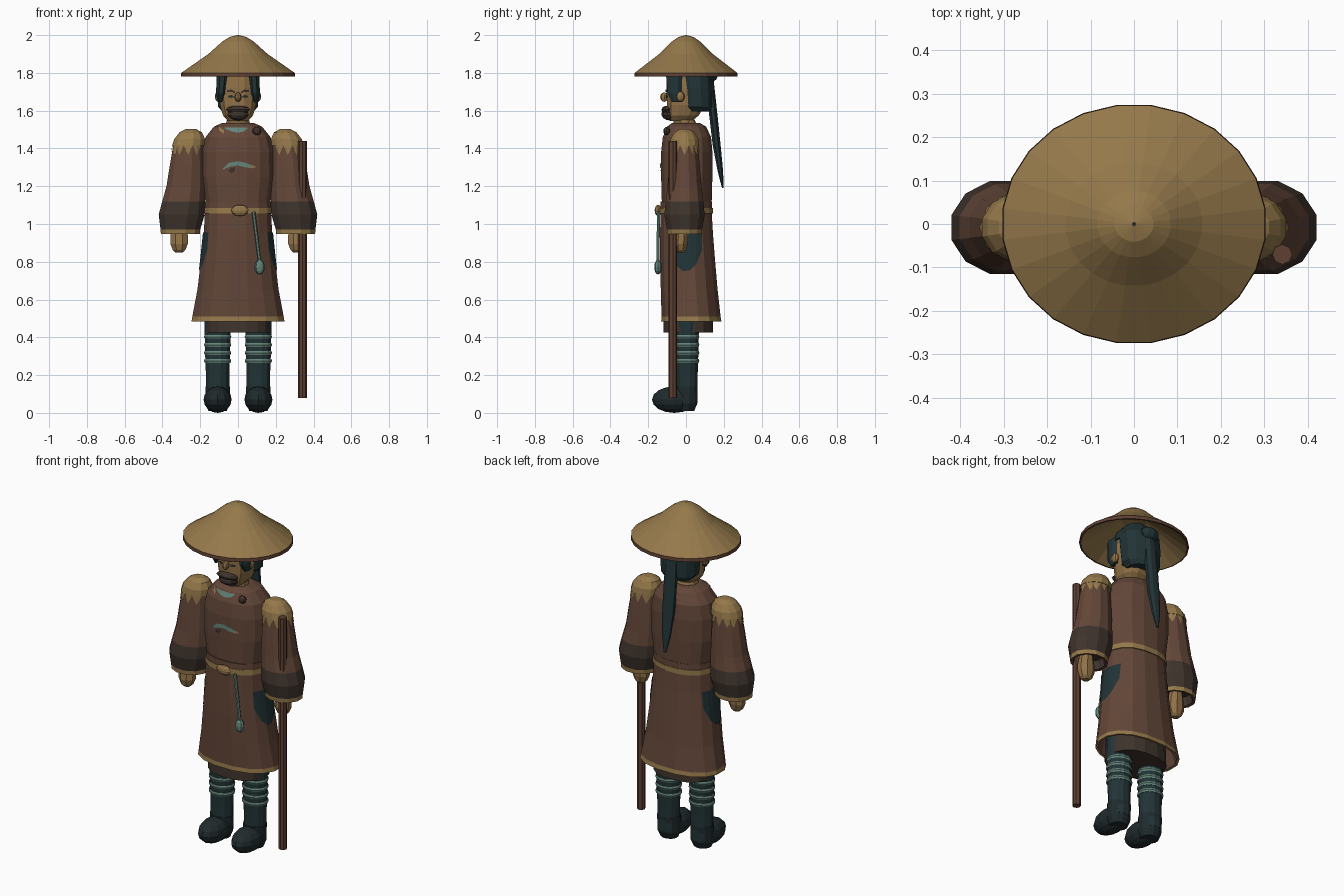
import bpy, bmesh
from math import sin, cos, pi
from mathutils import Vector, Matrix
from mathutils.bvhtree import BVHTree

old = bpy.data.objects.get("Cube")
if old:
    bpy.data.objects.remove(old)


def material(name, *rgb):
    m = bpy.data.materials.new(name)
    m.use_nodes = True
    m.diffuse_color = (*rgb, 1)
    m.node_tree.nodes["Principled BSDF"].inputs["Base Color"].default_value = (*rgb, 1)
    return m


STRAW = material("straw gold", .30, .19, .07)
SKIN = material("skin", .29, .17, .065)
ROBE = material("robe brown", .125, .062, .04)
DARK = material("dark brown", .05, .034, .026)
TEAL = material("dark teal", .016, .034, .037)
BOOT = material("boot black", .014, .023, .025)
JADE = material("pale jade", .13, .24, .20)
WOOD = material("staff wood", .11, .05, .032)


def finish(name, bm, *mats, recalc=True):
    if recalc:
        bmesh.ops.recalc_face_normals(bm, faces=bm.faces[:])
    me = bpy.data.meshes.new(name)
    bm.to_mesh(me)
    bm.free()
    for m in mats:
        me.materials.append(m)
    ob = bpy.data.objects.new(name, me)
    bpy.context.collection.objects.link(ob)
    return ob


def loft(name, rings, mats, n=12, rule=None, power=1.0, closed=False):
    """Stack elliptical rings (z, cx, cy, rx, ry); rule(z) picks the material."""
    bm = bmesh.new()

    def sq(v):
        return abs(v) ** power * (1 if v > 0 else -1)
    loops = [[bm.verts.new((cx + rx * sq(cos(a)), cy + ry * sq(sin(a)), z))
              for a in ((i + .5) * 2 * pi / n for i in range(n))]
             for z, cx, cy, rx, ry in rings]
    pairs = list(zip(loops, loops[1:]))
    if closed:
        pairs.append((loops[-1], loops[0]))
    for a, b in pairs:
        for i in range(n):
            j = (i + 1) % n
            bm.faces.new((a[i], a[j], b[j], b[i]))
    if not closed:
        bm.faces.new(loops[0])
        bm.faces.new(loops[-1])
    if rule:
        for f in bm.faces:
            f.material_index = rule(f.calc_center_median().z)
    return finish(name, bm, *mats)


def ball(name, loc, radii, mat, seg=10, rings=7):
    bm = bmesh.new()
    bmesh.ops.create_uvsphere(bm, u_segments=seg, v_segments=rings, radius=1,
                              matrix=Matrix.LocRotScale(Vector(loc), None, Vector(radii)))
    return finish(name, bm, mat)


def rod(name, a, b, r, mat, n=8):
    a, b = Vector(a), Vector(b)
    bm = bmesh.new()
    rot = (b - a).to_track_quat('Z', 'Y').to_matrix().to_4x4()
    bmesh.ops.create_cone(bm, cap_ends=True, segments=n, radius1=r, radius2=r,
                          depth=(b - a).length, matrix=Matrix.Translation((a + b) / 2) @ rot)
    return finish(name, bm, mat)


def plate(name, target, columns, side, mat, rows=4, gap=.005):
    """Thin inlay of (across, low z, high z) columns laid on a target, side = x or y vector."""
    src = bmesh.new()
    src.from_mesh(target.data)
    tree = BVHTree.FromBMesh(src)
    side = Vector(side)
    across = Vector((abs(side.y), abs(side.x), 0))
    bm = bmesh.new()
    grid = []
    for u, lo, hi in columns:
        col = []
        for k in range(rows + 1):
            p = across * u + Vector((0, 0, lo + (hi - lo) * k / rows))
            hit = tree.ray_cast(p + side * 2, -side)[0]
            col.append(bm.verts.new((hit or p) + side * gap))
        grid.append(col)
    for a, b in zip(grid, grid[1:]):
        for k in range(rows):
            bm.faces.new((a[k], b[k], b[k + 1], a[k + 1]))
    src.free()
    bmesh.ops.remove_doubles(bm, verts=bm.verts[:], dist=.0004)
    bm.normal_update()
    if sum((f.normal * f.calc_area() for f in bm.faces), Vector()).dot(side) < 0:
        bmesh.ops.reverse_faces(bm, faces=bm.faces[:])
    return finish(name, bm, mat, recalc=False)


# Hat: hollow cone with a dark rim
hat = [(2.0, .004), (1.99, .045), (1.965, .085), (1.90, .158), (1.80, .303), (1.78, .305),
       (1.78, .296), (1.88, .15), (1.93, .07), (1.94, .004)]
loft("hat", [(z, 0, 0, r, r * .905) for z, r in hat], (STRAW, WOOD), 24,
     lambda z: int(z < 1.795), closed=True)

# Head, neck and hair
head = loft("head", [(1.545, 0, -.025, .055, .06), (1.575, 0, -.015, .082, .085),
                     (1.63, 0, 0, .098, .103), (1.72, 0, 0, .104, .106),
                     (1.82, 0, 0, .1, .1)], (SKIN,), 12, power=.8)
loft("neck", [(1.49, 0, -.01, .062, .055), (1.57, 0, -.01, .055, .05)], (SKIN,), 10)
loft("collar", [(1.505, 0, -.008, .075, .068), (1.55, 0, -.008, .062, .056)], (STRAW,), 10)
loft("hair_back", [(1.595, 0, .06, .085, .07), (1.62, 0, .055, .108, .085),
                   (1.72, 0, .05, .114, .092), (1.80, 0, .04, .112, .095),
                   (1.87, 0, .02, .07, .065)], (TEAL,), 12, power=.85)
loft("hair_top", [(1.785, 0, 0, .112, .112), (1.83, 0, 0, .105, .105),
                  (1.88, 0, 0, .06, .06)], (TEAL,), 12)
ball("hair_bun", (0, .125, 1.79), (.06, .045, .04), TEAL)
tail = [(1.80, .125, .03), (1.73, .13, .036), (1.6, .142, .04), (1.42, .162, .038),
        (1.28, .182, .026), (1.19, .195, .008)]
loft("ponytail", [(z, 0, y, r, r * .6) for z, y, r in tail], (TEAL,), 8)

# Face
ball("nose", (0, -.115, 1.672), (.018, .022, .025), SKIN, 8, 6)
ball("beard", (0, -.085, 1.582), (.06, .045, .034), DARK, 10, 7)
ball("moustache", (0, -.1, 1.606), (.068, .03, .02), DARK, 10, 6)
for s, tag in ((1, "left"), (-1, "right")):
    ball(f"{tag}_ear", (s * .106, -.03, 1.675), (.016, .024, .028), SKIN, 8, 6)
    loft(f"{tag}_hair_lock", [(1.645, s * .096, -.045, .012, .03), (1.69, s * .09, -.06, .028, .042),
                              (1.80, s * .082, -.06, .034, .05)], (TEAL,), 8)
    plate(f"{tag}_eyebrow", head, [(s * .016, 1.692, 1.702), (s * .035, 1.7, 1.712),
                                   (s * .058, 1.7, 1.708)], (0, -1, 0), DARK, 1)
    plate(f"{tag}_eye", head, [(s * .022, 1.672, 1.676), (s * .036, 1.667, 1.684),
                               (s * .054, 1.672, 1.678)], (0, -1, 0), TEAL, 1)

# Robe body and flared skirt
robe = loft("robe_top", [(1.535, 0, 0, .085, .075), (1.515, 0, .003, .13, .105),
                         (1.46, 0, .005, .175, .13), (1.38, 0, .004, .193, .138),
                         (1.25, 0, .004, .194, .138), (1.11, 0, .004, .174, .134),
                         (1.05, 0, .002, .176, .136)], (ROBE,), 16, power=.85)
skirt = loft("robe_skirt", [(1.07, 0, 0, .178, .138), (.95, 0, .003, .184, .142),
                            (.80, 0, .009, .2, .148), (.65, 0, .017, .219, .153),
                            (.51, 0, .027, .246, .159), (.485, 0, .028, .25, .162),
                            (.487, 0, .028, .235, .148), (.62, 0, .018, .2, .135)],
             (ROBE, STRAW), 16, lambda z: int(.48 < z < .51), power=.88)
loft("under_skirt", [(.425, 0, .012, .172, .134), (.64, 0, .012, .165, .13)], (DARK,), 16, power=.85)

# Belt, buckle and hanging pendant
loft("belt", [(1.055, 0, .002, .183, .143), (1.085, 0, .002, .182, .142)], (STRAW,), 16, power=.86)
loft("belt_sash", [(1.08, 0, .002, .179, .139), (1.118, 0, .002, .178, .138)], (ROBE,), 16, power=.86)
ball("buckle", (.01, -.148, 1.072), (.046, .018, .03), STRAW, 8, 6)
rod("pendant_cord", (.082, -.146, 1.065), (.115, -.148, .80), .009, JADE, 6)
ball("pendant_bead", (.115, -.148, .772), (.027, .02, .04), JADE, 8, 6)

# Chest ornaments
plate("chest_emblem", robe, [(-.08, 1.288, 1.294), (-.045, 1.303, 1.325), (0, 1.31, 1.332),
                             (.04, 1.3, 1.324), (.07, 1.296, 1.312)], (0, -1, 0), JADE, 2)
plate("emblem_tip", robe, [(.07, 1.294, 1.314), (.095, 1.3, 1.304)], (0, -1, 0), STRAW, 1)
plate("emblem_knot", robe, [(-.05, 1.28, 1.284), (-.035, 1.266, 1.3), (-.015, 1.285, 1.3)],
      (0, -1, 0), DARK, 1)
plate("neck_crescent", robe, [(-.07, 1.505, 1.512), (-.035, 1.49, 1.512), (0, 1.483, 1.512),
                              (.03, 1.49, 1.512), (.05, 1.505, 1.512)], (0, -1, 0), JADE, 2)
plate("lapel_edge", robe, [(-.1, 1.495, 1.515), (-.075, 1.478, 1.495)], (0, -1, 0), STRAW, 1)
ball("brooch", (.1, -.102, 1.492), (.024, .018, .022), DARK, 8, 6)

for s, tag in ((1, "left"), (-1, "right")):
    # Sleeve with dark cuff and gold hem
    arm = [(1.47, .25, .06), (1.42, .262, .083), (1.3, .27, .096), (1.2, .276, .106),
           (1.12, .288, .117), (1.05, .298, .126), (.972, .305, .109), (.948, .305, .107),
           (.95, .305, .09), (1.0, .305, .08)]
    sleeve = loft(f"{tag}_sleeve", [(z, s * x, -.008, r, r * .88) for z, x, r in arm],
                  (ROBE, DARK, STRAW), 12,
                  lambda z: 0 if z > 1.12 else 1 if z > .974 else 2 if z > .955 else 0)
    # Shoulder pad with pointed fringe
    pad = [(1.502, .25, .03), (1.485, .25, .062), (1.45, .256, .084), (1.415, .262, .09)]
    loft(f"{tag}_shoulder_pad", [(z, s * x, -.008, r, r * .9) for z, x, r in pad], (STRAW,), 12)
    for k in range(3):
        for word, side, mid in (("front", (0, -1, 0), s * .264), ("back", (0, 1, 0), s * .264),
                                ("side", (s, 0, 0), -.008)):
            u = mid + (k - 1) * .046
            plate(f"{tag}_{word}_fringe", sleeve, [(u - .022, 1.415, 1.418), (u, 1.365, 1.418),
                                                   (u + .022, 1.415, 1.418)], side, STRAW, 2)
    # Hand
    loft(f"{tag}_hand", [(1.0, s * .312, -.025, .036, .034), (.94, s * .312, -.025, .05, .038),
                         (.895, s * .312, -.028, .05, .04), (.862, s * .312, -.028, .036, .032),
                         (.848, s * .312, -.028, .02, .018)], (SKIN,), 8)
    # Side panel on the skirt
    plate(f"{tag}_side_panel", skirt, [(-.085, .86, .955), (-.055, .785, .955), (-.02, .75, .955),
                                       (.02, .755, .955), (.055, .79, .955), (.085, .86, .955)],
          (s, 0, 0), TEAL, 5)
    # Leg, wrappings and boot
    leg = [(.06, .064), (.2, .064), (.3, .068), (.55, .074)]
    loft(f"{tag}_leg", [(z, s * .108, .006, r, r * .9) for z, r in leg], (TEAL,), 12)
    for z in (.275, .317, .36, .403):
        loft(f"{tag}_leg_band", [(z - .01, s * .108, .006, .07, .063), (z, s * .108, .006, .075, .067),
                                 (z + .01, s * .108, .006, .071, .064)], (JADE,), 12)
    ball(f"{tag}_boot", (s * .108, -.062, .07), (.074, .118, .07), BOOT, 12, 8)
    loft(f"{tag}_boot_heel", [(.01, s * .108, 0, .05, .045), (.05, s * .108, 0, .067, .062),
                              (.14, s * .108, .004, .067, .06)], (BOOT,), 12)

# Walking staff
rod("staff", (.341, -.07, .08), (.341, -.07, 1.44), .023, WOOD, 8)
